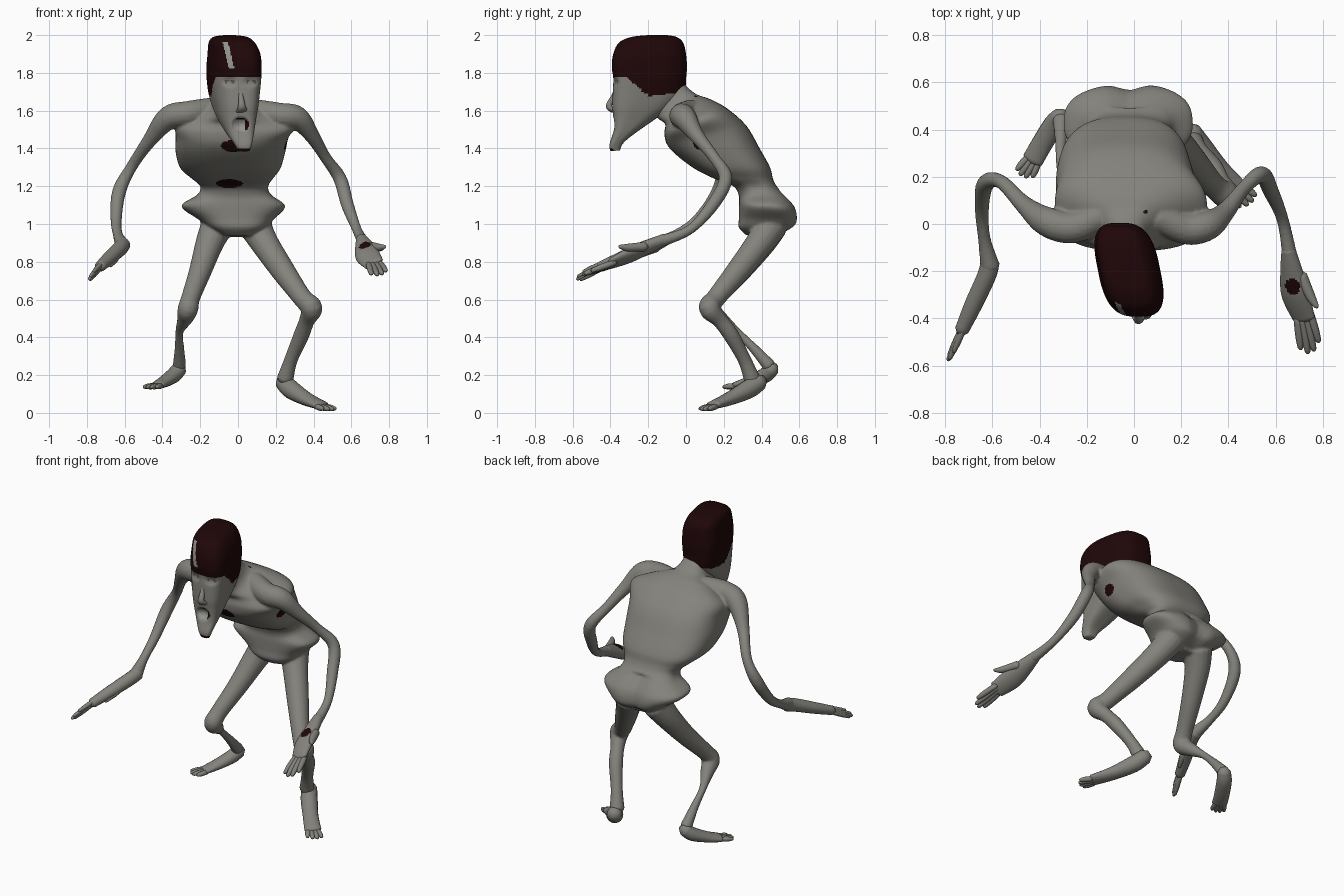
import bpy
import bmesh
import math
from mathutils import Vector

start_cube = bpy.data.objects.get("Cube")
if start_cube:
    bpy.data.objects.remove(start_cube)


def material(name, colour):
    mat = bpy.data.materials.new(name)
    mat.use_nodes = True
    mat.diffuse_color = (*colour, 1)
    mat.node_tree.nodes["Principled BSDF"].inputs["Base Color"].default_value = (*colour, 1)
    return mat


skin_grey = material("skin grey", (.23, .225, .2))
dark_red = material("dark red", (.014, .002, .0025))
pale_grey = material("pale grey", (.3, .3, .275))
shadow_grey = material("shadow grey", (.09, .088, .08))
palette = [skin_grey, dark_red, pale_grey, shadow_grey]
SKIN, RED, PALE, SHADOW = range(len(palette))


def spline(rows, steps):
    """Smooth interpolation through rows of numbers."""
    result = []
    last = len(rows) - 1
    for i in range(last):
        quad = rows[max(i - 1, 0)], rows[i], rows[i + 1], rows[min(i + 2, last)]
        for k in range(steps):
            t = k / steps
            result.append([b + .5 * t * (c - a + t * (2 * a - 5 * b + 4 * c - d
                           + t * (3 * (b - c) + d - a))) for a, b, c, d in zip(*quad)])
    return result + [list(rows[-1])]


def bridge(bm, rings):
    """Closed surface through a list of vertex rings."""
    loops = [[bm.verts.new(p) for p in ring] for ring in rings]
    count = len(loops[0])
    for low, high in zip(loops, loops[1:]):
        for i in range(count):
            j = (i + 1) % count
            bm.faces.new((low[i], low[j], high[j], high[i]))
    bm.faces.new(loops[0])
    bm.faces.new(loops[-1])


def oval(centre, side, up, sides, power=2):
    ring = []
    for i in range(sides):
        a = math.tau * i / sides
        c, s = math.cos(a), math.sin(a)
        ring.append(centre + side * math.copysign(abs(c) ** (2 / power), c)
                    + up * math.copysign(abs(s) ** (2 / power), s))
    return ring


def trunk(bm, rows, steps, sides, power):
    """Rows hold middle x, half width, front y and z, back y and z."""
    rings = []
    for x, w, fy, fz, by, bz in spline(rows, steps):
        front, back = Vector((x, fy, fz)), Vector((x, by, bz))
        rings.append(oval((front + back) / 2, Vector((w, 0, 0)), (back - front) / 2, sides, power))
    bridge(bm, rings)


def limb(bm, rows, steps=5, sides=16, side=None):
    """Rows hold a point, a side radius and optionally an upward radius."""
    rows = spline([r if len(r) == 5 else (*r, r[3]) for r in rows], steps)
    points = [Vector(r[:3]) for r in rows]
    rings = []
    for i, (p, row) in enumerate(zip(points, rows)):
        tangent = (points[min(i + 1, len(rows) - 1)] - points[max(i - 1, 0)]).normalized()
        side = tangent.cross(Vector((0, 0, 1))) if side is None else side
        side = (side - tangent * side.dot(tangent)).normalized()
        s, u = side * row[3], side.cross(tangent) * row[4]
        tip = tangent * min(row[3:]) * .7
        if i == 0:
            rings.append(oval(p - tip, s / 2, u / 2, sides))
        rings.append(oval(p, s, u, sides))
        if i == len(rows) - 1:
            rings.append(oval(p + tip, s / 2, u / 2, sides))
    bridge(bm, rings)


def digits(bm, root, tip, spread, count, radius):
    """Fan of fingers or toes."""
    root, tip, spread = Vector(root), Vector(tip), Vector(spread)
    for i in range(count):
        k = 2 * i / (count - 1) - 1
        a, b = root + spread * k * .7, tip + spread * k - (tip - root) * .2 * k * k
        limb(bm, [(*a, radius), (*a.lerp(b, .6), radius), (*b, radius * .7)], 3, 8)


def finish(bm, name, paint=None):
    bmesh.ops.recalc_face_normals(bm, faces=bm.faces)
    mesh = bpy.data.meshes.new(name)
    bm.to_mesh(mesh)
    bm.free()
    obj = bpy.data.objects.new(name, mesh)
    bpy.context.collection.objects.link(obj)
    return dress(obj, paint)


def dress(obj, paint):
    obj.data.materials.clear()
    for mat in palette:
        obj.data.materials.append(mat)
    for poly in obj.data.polygons:
        poly.use_smooth = True
        poly.material_index = paint(poly.center) if paint else SKIN
    return obj


def inside(p, centre, size):
    return sum(((a - b) / s) ** 2 for a, b, s in zip(p, centre, size)) < 1


# Torso, neck and hips
body = bmesh.new()
trunk(body, [
    (-.03, .08, -.2, 1.62, -.02, 1.75), (-.03, .11, -.15, 1.56, .05, 1.69),
    (-.02, .22, -.11, 1.53, .13, 1.66), (-.01, .32, -.115, 1.48, .22, 1.61),
    (-.03, .3, -.1, 1.42, .32, 1.52), (-.04, .29, -.045, 1.36, .39, 1.4),
    (-.04, .265, .05, 1.29, .445, 1.3), (-.03, .215, .15, 1.24, .46, 1.24),
    (-.02, .18, .25, 1.2, .48, 1.2), (-.02, .195, .28, 1.15, .52, 1.16),
    (-.025, .275, .28, 1.1, .58, 1.09), (-.01, .2, .28, 1.03, .595, 1.02),
    (0, .15, .28, .98, .57, .98), (0, .08, .32, .94, .48, .93)], 6, 56, 2.7)
for v in body.verts:
    if v.co.y > .5:
        v.co.y -= .028 * math.exp(-((v.co.x + .02) / .06) ** 2)

# Arms, each from collar to wrist
limb(body, [(.1, .03, 1.6, .06), (.22, -.02, 1.575, .067), (.315, -.005, 1.56, .063),
            (.39, .055, 1.47, .041), (.465, .15, 1.35, .03), (.54, .21, 1.24, .036),
            (.58, .14, 1.1, .034), (.63, .02, .97, .026), (.66, -.13, .91, .032)])
limb(body, [(-.14, .03, 1.61, .06), (-.26, -.015, 1.585, .067), (-.37, .01, 1.56, .063),
            (-.47, .085, 1.44, .038), (-.565, .18, 1.3, .03), (-.63, .17, 1.17, .037),
            (-.645, .06, 1.02, .03), (-.635, -.06, .94, .027), (-.61, -.18, .885, .042)])

# Legs, each from hip to heel
limb(body, [(.09, .45, .99, .088), (.14, .39, .9, .075), (.24, .275, .75, .064),
            (.34, .16, .61, .052), (.39, .125, .555, .058), (.365, .18, .49, .042),
            (.335, .24, .41, .042), (.28, .31, .28, .036), (.25, .35, .18, .045)])
limb(body, [(-.11, .45, .99, .088), (-.15, .4, .9, .075), (-.2, .285, .75, .06),
            (-.25, .16, .61, .05), (-.265, .125, .55, .055), (-.28, .18, .5, .042),
            (-.31, .27, .43, .022), (-.31, .36, .34, .026), (-.31, .44, .25, .036)])
marks = [((-.025, -.1, 1.412), (.065, .1, .032)), ((-.045, .22, 1.215), (.07, .1, .028)),
         ((.26, .08, 1.425), (.07, .042, .035)), ((.05, .05, 1.69), (.01, .01, .04))]


def paint_body(p):
    return RED if any(inside(p, c, s) for c, s in marks) else SKIN


# Fuse the body into one skin
body_obj = finish(body, "body")
remesh = body_obj.modifiers.new("fuse", "REMESH")
remesh.mode = "VOXEL"
remesh.voxel_size = .008
soften = body_obj.modifiers.new("soften", "SMOOTH")
soften.factor = .5
soften.iterations = 5
graph = bpy.context.evaluated_depsgraph_get()
fused = bpy.data.meshes.new_from_object(body_obj.evaluated_get(graph))
body_obj.modifiers.clear()
body_obj.data = fused
dress(body_obj, paint_body)

# Hands, the left one rolled outwards
hand = bmesh.new()
limb(hand, [(.655, -.11, .92, .03), (.668, -.2, .88, .05, .034),
            (.685, -.3, .835, .064, .034), (.72, -.4, .79, .052, .02)], 12, 40, Vector((.9, 0, .4)))
digits(hand, (.72, -.39, .79), (.75, -.54, .735), (.038, .015, .008), 4, .017)
limb(hand, [(.71, -.22, .88, .025), (.75, -.31, .875, .02), (.775, -.35, .88, .01)])
finish(hand, "left_hand", lambda p: RED if inside(p, (.675, -.26, .875), (.033, .042, .04)) else SKIN)

hand = bmesh.new()
limb(hand, [(-.61, -.16, .89, .04), (-.625, -.22, .87, .04, .04),
            (-.68, -.34, .82, .038, .035), (-.73, -.45, .775, .03, .028)])
digits(hand, (-.725, -.44, .78), (-.785, -.575, .715), (.01, .008, .022), 4, .013)
limb(hand, [(-.63, -.23, .86, .02), (-.65, -.32, .815, .018), (-.675, -.39, .78, .01)])
finish(hand, "right_hand")

# Feet
foot = bmesh.new()
limb(foot, [(.24, .39, .165, .045), (.28, .33, .125, .05, .05),
            (.36, .23, .075, .046, .036), (.44, .14, .04, .05, .022)])
digits(foot, (.44, .14, .033), (.49, .09, .02), (.033, .024, 0), 4, .016)
finish(foot, "left_foot")

foot = bmesh.new()
limb(foot, [(-.31, .455, .235, .04), (-.34, .42, .2, .045, .04),
            (-.39, .34, .165, .045, .03), (-.43, .27, .145, .045, .02)])
digits(foot, (-.43, .27, .143), (-.47, .205, .137), (.033, -.015, 0), 4, .015)
finish(foot, "right_foot")

# Head with a turned face, sunken eyes and open mouth
MOUTH = (.015, 1.525)
EYES = [(-.045, 1.752), (.068, 1.752)]
head = bmesh.new()
trunk(head, [
    (.015, .03, -.4, 1.385, -.35, 1.39), (.012, .046, -.405, 1.42, -.33, 1.43),
    (.005, .072, -.385, 1.49, -.27, 1.48), (0, .094, -.385, 1.56, -.17, 1.55),
    (0, .11, -.39, 1.62, -.07, 1.62), (0, .122, -.388, 1.69, -.01, 1.69),
    (0, .131, -.385, 1.77, 0, 1.77), (0, .132, -.393, 1.83, .005, 1.83),
    (0, .126, -.385, 1.9, 0, 1.9), (-.01, .11, -.355, 1.96, -.015, 1.96),
    (-.015, .082, -.29, 1.99, -.05, 1.99), (-.015, .025, -.2, 2, -.1, 2)], 9, 128, 3)
for v in head.verts:
    v.co.x -= .06 + .2 * v.co.y
    if v.co.y < -.28:
        for (x, z), (w, h), depth in [(MOUTH, (.05, .045), .03)] + [(e, (.045, .03), .012) for e in EYES]:
            d = ((v.co.x - x) / w) ** 2 + ((v.co.z - z) / h) ** 2
            v.co.y += depth * max(0, 1 - d)


def paint_head(p):
    # Cap edge dips behind the temples
    edge = 1.675 + min(.1, .9 * max(0, -.2 - p.y)) + .12 * max(0, p.y + .2)
    if p.z > edge:
        streak = -.035 - .24 * (p.z - 1.83)
        return PALE if p.y < -.25 and 1.82 < p.z < 1.965 and abs(p.x - streak) < .014 else RED
    if p.y < -.28:
        flat = Vector((p.x, p.z))
        if inside(flat, MOUTH, (.045, .036)):
            return RED if p.x > .035 or p.z > 1.55 else PALE
        # Eyelid outlines around the eyeballs
        if any(inside(flat, e, (.028, .012)) and not inside(flat, e, (.016, .006)) for e in EYES):
            return SHADOW
    return RED if p.z < 1.4 and p.y < -.385 else SKIN


finish(head, "head", paint_head)

# Nose
nose = bmesh.new()
limb(nose, [(.012, -.365, 1.73, .012), (.015, -.38, 1.68, .014),
            (.02, -.408, 1.625, .02, .016), (.02, -.385, 1.6, .032, .012)])
finish(nose, "nose")
